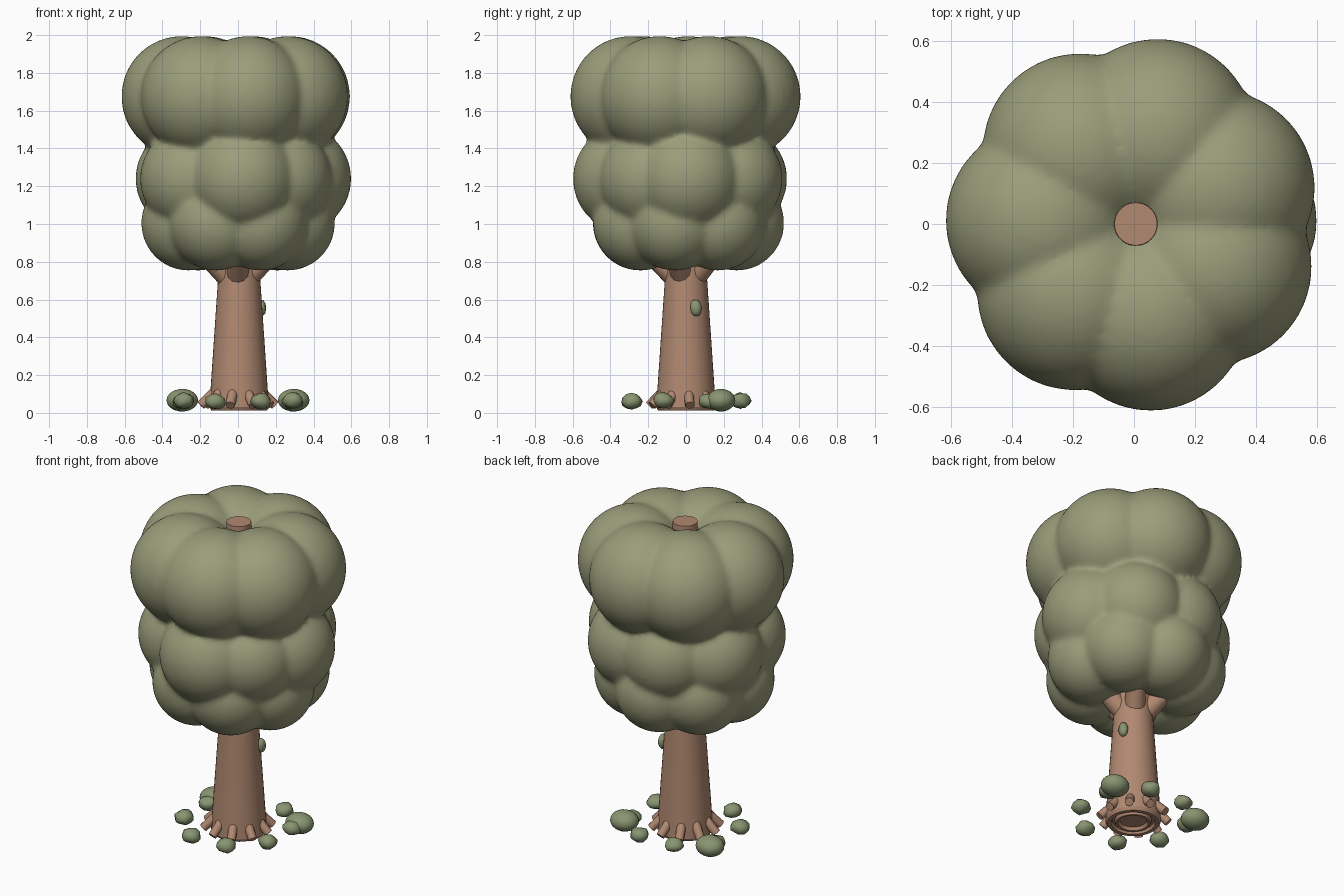
import bpy, bmesh, random
from math import sin, cos, pi, radians
from mathutils import Vector, Matrix

if "Cube" in bpy.data.objects:
    bpy.data.objects.remove(bpy.data.objects["Cube"])

random.seed(4)

def material(name, rgb):
    m = bpy.data.materials.new(name)
    m.diffuse_color = (*rgb, 1)
    m.use_nodes = True
    m.node_tree.nodes["Principled BSDF"].inputs["Base Color"].default_value = m.diffuse_color
    return m

LEAF = material("leaf_green", (0.325, 0.335, 0.195))
BARK = material("bark_brown", (0.44, 0.25, 0.165))
BUSH = material("moss_green", (0.25, 0.30, 0.165))

def finish(name, bm, mat, angle=40):
    bmesh.ops.recalc_face_normals(bm, faces=bm.faces)
    me = bpy.data.meshes.new(name)
    bm.to_mesh(me)
    bm.free()
    me.materials.append(mat)
    ob = bpy.data.objects.new(name, me)
    bpy.context.collection.objects.link(ob)
    bpy.ops.object.select_all(action='DESELECT')
    ob.select_set(True)
    bpy.context.view_layer.objects.active = ob
    bpy.ops.object.shade_smooth_by_angle(angle=radians(angle))
    return ob

def polar(r, deg, z):
    return Vector((r * cos(radians(deg)), r * sin(radians(deg)), z))

def limb(name, a, b, r1, r2, sides=12):
    """Tapered stub between two points."""
    bm = bmesh.new()
    d = b - a
    mat = Matrix.Translation((a + b) / 2) @ d.to_track_quat('Z', 'Y').to_matrix().to_4x4()
    bmesh.ops.create_cone(bm, cap_ends=True, segments=sides, radius1=r1, radius2=r2,
                          depth=d.length, matrix=mat)
    return finish(name, bm, BARK)

def pebble(name, loc, size, bumps, sub=2):
    """Squashed, slightly lumpy ball."""
    bm = bmesh.new()
    bmesh.ops.create_icosphere(bm, subdivisions=sub, radius=1)
    for v in bm.verts:
        k = 1 + random.uniform(-bumps, bumps)
        v.co = Vector(c * s * k for c, s in zip(v.co, size)) + loc
    return finish(name, bm, BUSH, 60)

# trunk: lathed taper, with ringed grooves in the underside
profile = [(0, .03), (.075, .03), (.085, .012), (.098, .012), (.105, .03),
           (.118, .03), (.125, .012), (.147, .012), (.157, .03), (.153, .1),
           (.111, .72), (.07, 1.94), (0, 1.94)]
bm = bmesh.new()
vs = [bm.verts.new((r, 0, z)) for r, z in profile]
es = [bm.edges.new(p) for p in zip(vs, vs[1:])]
bmesh.ops.spin(bm, geom=vs + es, cent=(0, 0, 0), axis=(0, 0, 1), angle=2 * pi, steps=40)
bmesh.ops.remove_doubles(bm, verts=bm.verts, dist=1e-4)
bmesh.ops.translate(bm, verts=bm.verts, vec=(.006, 0, 0))
finish("trunk", bm, BARK, 30)

# roots round the foot
for i in range(10):
    a = 36 * i + 6
    limb(f"root_{i + 1}", polar(.12, a, .115), polar(.198, a, .04), .028, .025, 10)

# branches rising into the crown
for i in range(5):
    a = 270 + 72 * i
    limb(f"branch_{i + 1}", polar(.05, a, .715), polar(.3, a, .95), .062, .045)

# crown: three tiers of seven lobes fused together
turn = 360 / 7
lobes = [(.298, 23.5 + turn * i, 1.675, .320) for i in range(7)]
lobes += [(.268, 39 + turn * i, 1.005, .252) for i in range(7)]
# the middle tier is less even: angle, ring radius, lobe radius
lobes += [(ring, a, 1.24, r) for a, ring, r in (
    (2, .31, .29), (53, .29, .28), (105, .27, .275), (160, .28, .28),
    (213, .285, .28), (275, .31, .29), (320, .29, .275))]
bm = bmesh.new()
for ring, a, z, r in lobes:
    bmesh.ops.create_uvsphere(bm, u_segments=40, v_segments=24, radius=r,
                              matrix=Matrix.Translation(polar(ring, a, z)))
crown = finish("crown", bm, LEAF, 180)
fuse = crown.modifiers.new("fuse", 'REMESH')
fuse.mode = 'VOXEL'
fuse.voxel_size = .016
fuse.use_smooth_shade = True
soft = crown.modifiers.new("soften", 'SMOOTH')
soft.factor = .5
soft.iterations = 10

# small tufts round the tree, two larger ones, and one on the bark
for i in range(8):
    p = polar(.312, 22.5 + 45 * i, random.uniform(.058, .07))
    pebble(f"tuft_{i + 1}", p, (.055, .055, .042), .1)
for side, name in ((1, "right"), (-1, "left")):
    pebble(f"bush_{name}", Vector((side * .295, .185, .067)), (.084, .076, .06), 0, 3)
pebble("bark_tuft", Vector((.122, .052, .555)), (.026, .032, .048), .1)
